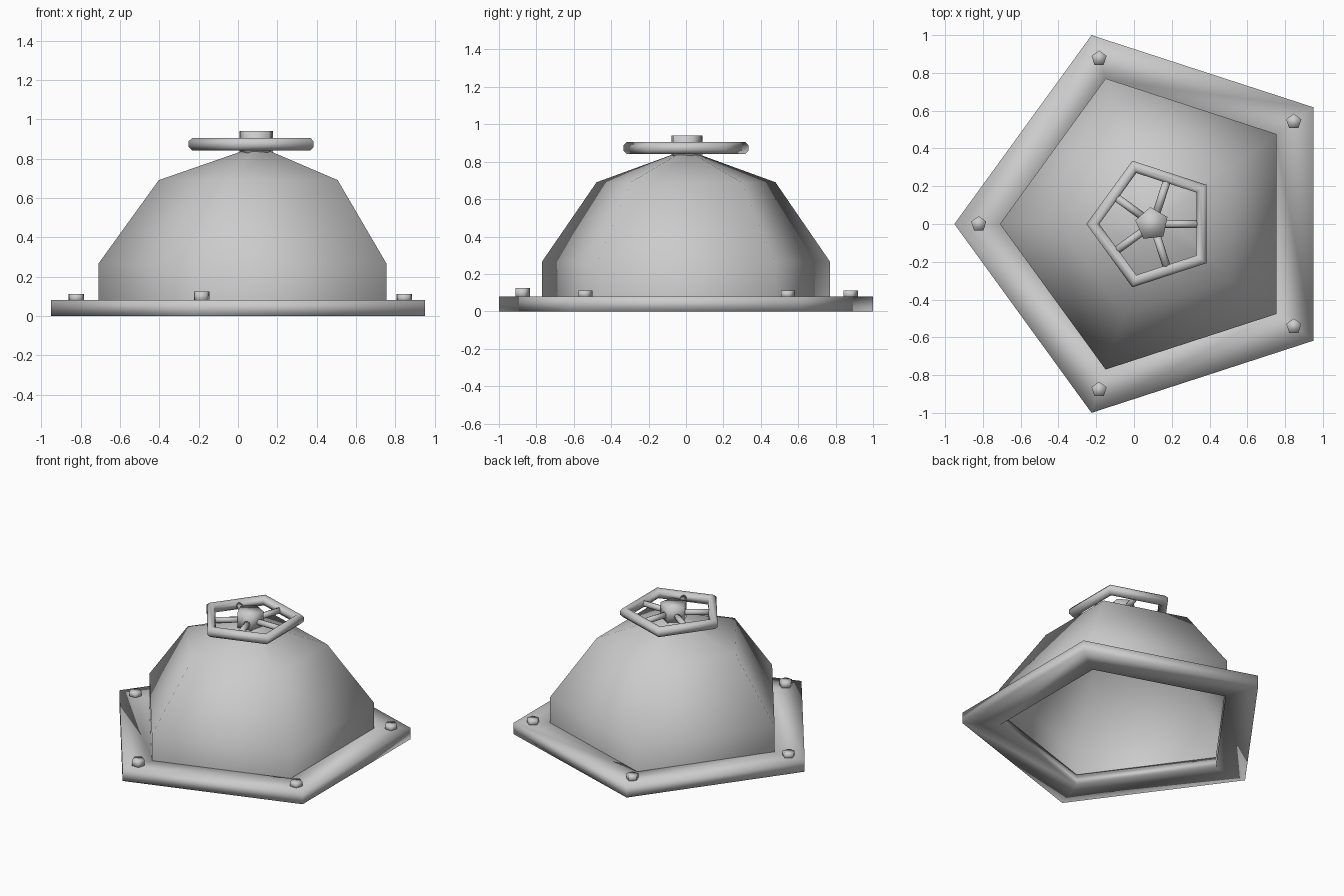
import bpy, math
from math import cos, sin, pi, radians

if "Cube" in bpy.data.objects:
    bpy.data.objects.remove(bpy.data.objects["Cube"])

CX = 0.10          # axis of the whole valve
SIDES = 5          # everything is five-sided


def make(name, verts, faces):
    me = bpy.data.meshes.new(name)
    me.from_pydata(verts, [], faces)
    for p in me.polygons:
        p.use_smooth = True
    ob = bpy.data.objects.new(name, me)
    bpy.context.collection.objects.link(ob)
    return ob


def lathe(name, profile, closed=False, start=180, cx=CX, cy=0, cap=False):
    """Turn an (r, z) profile into a five-sided solid; first point outermost/lowest."""
    n = len(profile)
    verts = [(cx + r * cos(radians(start) + 2 * pi * s / SIDES),
              cy + r * sin(radians(start) + 2 * pi * s / SIDES), z)
             for s in range(SIDES) for r, z in profile]
    faces = []
    for s in range(SIDES):
        a, b = s * n, (s + 1) % SIDES * n
        for i in range(n if closed else n - 1):
            j = (i + 1) % n
            faces.append((a + i, b + i, b + j, a + j))
    if cap:
        faces.append([s * n + n - 1 for s in range(SIDES)])
        if cap == "both":
            faces.append([s * n for s in reversed(range(SIDES))])
    return make(name, verts, faces)


# base flange with open middle
lathe("base_flange", [(0.80, 0), (1.051, 0), (1.051, 0.08), (0.80, 0.08)], closed=True)

# hollow dome shell
lathe("dome", [(0.81, 0.05), (0.81, 0.265), (0.503, 0.69), (0.085, 0.835)], cap=True)

# hub on top
lathe("hub", [(0.09, 0.825), (0.09, 0.94)], start=96, cx=0.095, cap="both")

# handwheel rim with octagonal section
rim = [(0.318 + 0.037 * cos(2 * pi * (k + 0.5) / 8),
        0.873 + 0.035 * sin(2 * pi * (k + 0.5) / 8)) for k in range(8)]
lathe("handwheel_rim", rim, closed=True)

# spokes run to the middle of each rim side
for i in range(SIDES):
    a = 2 * pi * i / SIDES
    bpy.ops.mesh.primitive_cylinder_add(
        vertices=8, radius=0.021, depth=0.20,
        location=(CX + 0.145 * cos(a), 0.145 * sin(a), 0.873),
        rotation=(0, pi / 2, a))
    bpy.context.object.name = f"spoke_{i + 1}"
    bpy.ops.object.shade_smooth()

# bolts at the flange corners; the front one stands slightly proud
for i in range(SIDES):
    a = pi + 2 * pi * i / SIDES
    lift = 0.012 if i == 1 else 0
    lathe(f"bolt_{i + 1}", [(0.042, 0.07), (0.042, 0.112 + lift)], start=90,
          cx=CX + 0.922 * cos(a), cy=0.922 * sin(a), cap="both")
